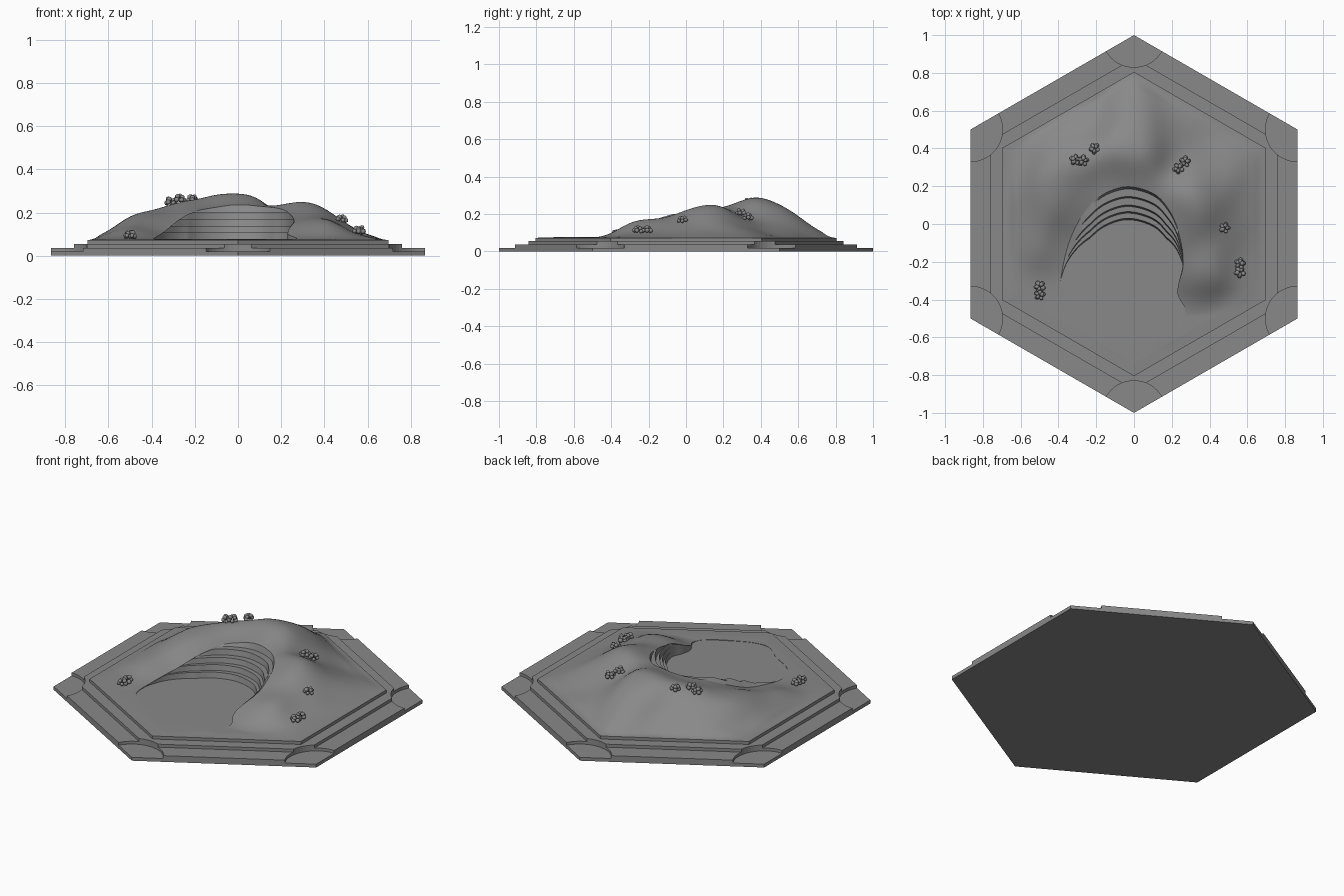
import bpy, bmesh, math, random
from mathutils import Vector

cube = bpy.data.objects.get("Cube")
if cube:
    bpy.data.objects.remove(cube)

clay = bpy.data.materials.new("clay grey")
clay.use_nodes = True
GREY = (0.25, 0.25, 0.25, 1)
clay.diffuse_color = GREY
clay.node_tree.nodes["Principled BSDF"].inputs["Base Color"].default_value = GREY


def finish(name, bm, smooth=None):
    mesh = bpy.data.meshes.new(name)
    bm.to_mesh(mesh)
    bm.free()
    obj = bpy.data.objects.new(name, mesh)
    bpy.context.collection.objects.link(obj)
    mesh.materials.append(clay)
    bpy.ops.object.select_all(action='DESELECT')
    obj.select_set(True)
    bpy.context.view_layer.objects.active = obj
    if smooth:
        bpy.ops.object.shade_smooth_by_angle(angle=math.radians(smooth))
    return obj


def corner(i, radius):
    a = math.radians(30 + 60 * i)
    return Vector((radius * math.cos(a), radius * math.sin(a), 0))


def prism(bm, outline, low, high):
    face = bm.faces.new([bm.verts.new((p.x, p.y, low)) for p in outline])
    top = bmesh.ops.extrude_face_region(bm, geom=[face])["geom"]
    verts = [v for v in top if isinstance(v, bmesh.types.BMVert)]
    bmesh.ops.translate(bm, verts=verts, vec=(0, 0, high - low))
    bmesh.ops.recalc_face_normals(bm, faces=bm.faces)


# Stepped hexagonal base, with round notches in the corners of the middle tiers
LAND = 0.805
TOP = 0.073


def tier(name, radius, low, high, notched=False):
    bm = bmesh.new()
    prism(bm, [corner(i, radius) for i in range(6)], low, high)
    obj = finish(name, bm)
    if notched:
        bm = bmesh.new()
        for i in range(6):
            ring = [corner(i, 1) + 0.17 * Vector((math.cos(t * math.tau / 48), math.sin(t * math.tau / 48), 0))
                    for t in range(48)]
            prism(bm, ring, low - 0.1, high + 0.1)
        cutter = finish("corner_cutter", bm)
        cutter.hide_render = True
        mod = obj.modifiers.new("notches", 'BOOLEAN')
        mod.operation = 'DIFFERENCE'
        mod.object = cutter
        bpy.context.view_layer.objects.active = obj
        bpy.ops.object.modifier_apply(modifier=mod.name)
        bpy.data.objects.remove(cutter)


tier("base_plate", 1, 0, 0.02)
tier("lower_tier", 1, 0.02, 0.037, True)
tier("middle_tier", 0.878, 0.037, 0.055, True)
tier("upper_tier", LAND, 0.055, TOP)

# Pit rim, counter-clockwise, and the hill's guiding heights
FLOOR = 0.075
rim = [(.26, -.2, .16), (.24, -.06, .195), (.2, .05, .215), (.12, .15, .228), (0, .195, .235),
       (-.1, .185, .225), (-.2, .13, .205), (-.29, .02, .155), (-.36, -.15, .1), (-.39, -.37, .078),
       (-.33, -.48, .077), (-.2, -.56, .077), (-.1, -.64, .077), (0, -.64, .077), (.1, -.6, .077),
       (.24, -.52, .077), (.27, -.45, .08), (.23, -.36, .105)]
hills = [(0, .4, .285), (0, .5, .25), (0, .6, .19), (0, .7, .12), (-.25, .35, .25), (-.4, .2, .205),
         (-.5, .1, .17), (-.6, .05, .115), (-.4, .42, .16), (-.3, .55, .11), (-.5, -.33, .08),
         (-.5, -.1, .13), (.25, .3, .185), (.2, .5, .15), (.32, .55, .09), (.27, .12, .248),
         (.36, .08, .235), (.45, .2, .17), (.5, .35, .11), (.48, -.02, .155), (.56, -.23, .1),
         (.6, .1, .1), (.35, -.2, .172), (.33, -.32, .14), (.4, -.45, .08), (0, .27, .262)]
border = [corner(i, LAND).lerp(corner(i + 1, LAND), t / 5) for i in range(6) for t in range(5)]
guides = [Vector(p) for p in rim + hills] + [Vector((p.x, p.y, FLOOR)) for p in border]


def weights(x, y):
    w = [math.exp(-((x - g.x) ** 2 + (y - g.y) ** 2) / 0.018) for g in guides]
    total = sum(w) + 1e-9
    return [v / total for v in w]


# Relax the guide values until the smooth surface passes close to the heights
table = [weights(g.x, g.y) for g in guides]
values = [g.z for g in guides]
for _ in range(25):
    fit = [sum(a * b for a, b in zip(row, values)) for row in table]
    values = [v + g.z - f for v, g, f in zip(values, guides, fit)]


def edge_distance(x, y):
    return LAND * math.cos(math.pi / 6) - max(
        x * math.cos(i * math.pi / 3) + y * math.sin(i * math.pi / 3) for i in range(6))


def height(x, y):
    z = sum(a * b for a, b in zip(weights(x, y), values))
    fade = min(1, max(0, edge_distance(x, y) / 0.06))
    return TOP + max(0.003, z - TOP) * fade


def closed_spline(points, steps):
    pts = [Vector(p) for p in points]
    n = len(pts)
    out = []
    for i in range(n):
        a, b, c, d = (pts[(i + k) % n] for k in (-1, 0, 1, 2))
        for s in range(steps):
            t = s / steps
            out.append(b + 0.5 * t * (c - a + t * (2 * a - 5 * b + 4 * c - d + t * (3 * (b - c) + d - a))))
    return out


def bridge(bm, outer, inner):
    n = len(outer)
    for i in range(n):
        j = (i + 1) % n
        bm.faces.new((outer[i], outer[j], inner[j], inner[i]))


outline = closed_spline(rim, 9)
heart = Vector((-0.05, -0.2, 0))


def to_border(p):
    way = Vector((p.x - heart.x, p.y - heart.y, 0)).normalized()
    low, high = 0, 2
    for _ in range(30):
        mid = (low + high) / 2
        q = heart + way * mid
        low, high = (mid, high) if edge_distance(q.x, q.y) > 0 else (low, mid)
    return heart + way * low


# Hillside, running from the border in to the pit rim
bm = bmesh.new()
RINGS = 32
ends = [to_border(p) for p in outline]
previous = None
for r in range(RINGS + 1):
    ring = []
    for p, e in zip(outline, ends):
        q = e.lerp(p, r / RINGS)
        ring.append(bm.verts.new((q.x, q.y, height(q.x, q.y))))
    if previous:
        bridge(bm, previous, ring)
    previous = ring
finish("hillside", bm, 40)

# Terraced pit wall and flat floor
bm = bmesh.new()
tops = [height(p.x, p.y) for p in outline]


def pit_ring(inset, level):
    ring = []
    for p, z in zip(outline, tops):
        back = min(1, max(0, (p.y + 0.3) / 0.4))
        ring.append(bm.verts.new((p.x, p.y - inset * back, min(level, z))))
    return ring


previous = pit_ring(0, 1)
insets = [0.012, 0.06, 0.105, 0.14, 0.175]
levels = [0.2, 0.168, 0.138, 0.107, FLOOR]
for k, (inset, level) in enumerate(zip(insets, levels)):
    foot = pit_ring(inset, level)
    bridge(bm, previous, foot)
    previous = foot
    if k < len(levels) - 1:
        previous = pit_ring(insets[k + 1] - 0.008, level)
        bridge(bm, foot, previous)
bm.faces.new(previous)
bmesh.ops.triangulate(bm, faces=[f for f in bm.faces if len(f.verts) > 4])
finish("clay_pit", bm, 20)

# Bushes made of clustered balls
random.seed(4)
clumps = [(-.31, .34), (-.27, .335), (-.21, .4), (.27, .33), (.235, .295), (.48, -.02),
          (.56, -.21), (.56, -.255), (-.5, -.33), (-.5, -.375)]
for n, (x, y) in enumerate(clumps):
    bm = bmesh.new()
    base = Vector((x, y, height(x, y) + 0.012))
    spin = random.random()
    for k in range(9):
        a = spin + k * math.tau / 5
        spread = 0.02 if k < 5 else 0.013
        lift = random.uniform(-0.004, 0.004) + (0 if k < 5 else 0.013)
        ball = bmesh.ops.create_icosphere(bm, subdivisions=2, radius=random.uniform(0.01, 0.013))
        bmesh.ops.translate(bm, verts=ball["verts"],
                            vec=base + Vector((spread * math.cos(a), spread * math.sin(a), lift)))
    finish(f"bush_{n + 1}", bm, 60)
